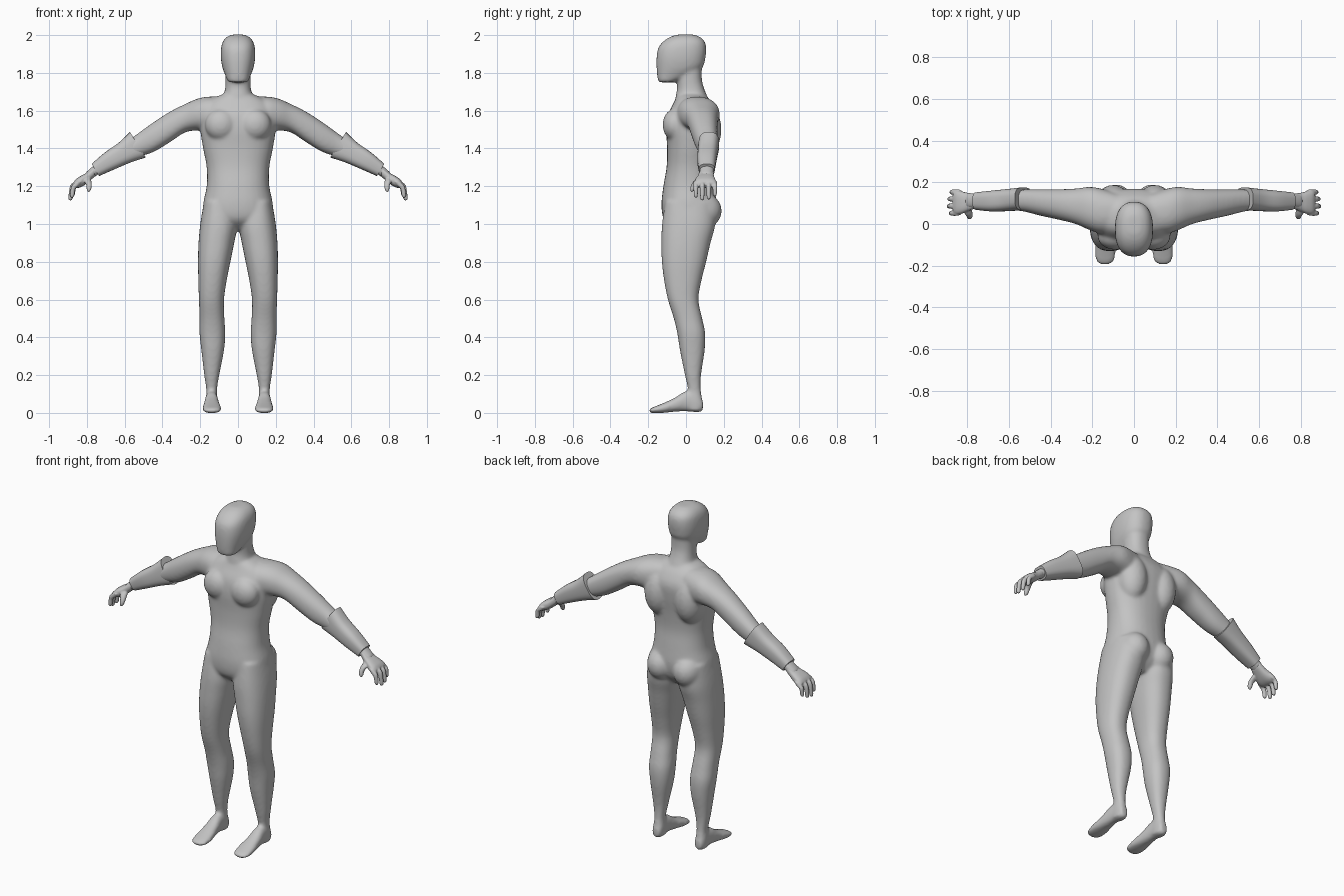
import bpy, bmesh, math
from mathutils import Matrix, Vector

grey = bpy.data.materials.new("plain grey")
grey.diffuse_color = (0.55, 0.55, 0.55, 1)


def catmull(a, b, c, d, t):
    return [0.5 * (2 * q + (r - p) * t + (2 * p - 5 * q + 4 * r - s) * t * t
                   + (3 * q - p - 3 * r + s) * t ** 3) for p, q, r, s in zip(a, b, c, d)]


def loft(bm, axis, rings, side=1, n=2.3, shear=0.0, seg=32, steps=4):
    """Skin superellipse rings (position, u0, u1, v0, v1) along an axis."""
    fine = []
    for i in range(len(rings) - 1):
        a, d = rings[max(i - 1, 0)], rings[min(i + 2, len(rings) - 1)]
        fine += [catmull(a, rings[i], rings[i + 1], d, k / steps) for k in range(steps)]
    fine.append(rings[-1])
    loops = []
    for t, u0, u1, v0, v1 in fine:
        loop = []
        for k in range(seg):
            c, s = math.cos(2 * math.pi * k / seg), math.sin(2 * math.pi * k / seg)
            du = math.copysign(abs(c) ** (2 / n), c) * (u1 - u0) / 2
            dv = math.copysign(abs(s) ** (2 / n), s) * (v1 - v0) / 2
            u, v = (u0 + u1) / 2 + du, (v0 + v1) / 2 + dv
            p = {'x': (t + shear * dv, u, v), 'y': (u, t, v), 'z': (u, v, t)}[axis]
            loop.append(bm.verts.new((p[0] * side, p[1], p[2])))
        loops.append(loop)
    for a, b in zip(loops, loops[1:]):
        for k in range(seg):
            j = (k + 1) % seg
            bm.faces.new((a[k], a[j], b[j], b[k]))
    bm.faces.new(loops[0])
    bm.faces.new(loops[-1])


def ball(bm, center, radii, side=1):
    m = Matrix.Translation(Vector((center[0] * side, center[1], center[2]))) @ Matrix.Diagonal((*radii, 1))
    bmesh.ops.create_icosphere(bm, subdivisions=3, radius=1, matrix=m)


def finish(bm, name, voxel=0, smooth=0):
    bmesh.ops.recalc_face_normals(bm, faces=bm.faces)
    me = bpy.data.meshes.new(name)
    bm.to_mesh(me)
    bm.free()
    me.materials.append(grey)
    ob = bpy.data.objects.new(name, me)
    bpy.context.collection.objects.link(ob)
    if voxel:
        r = ob.modifiers.new("fuse", 'REMESH')
        r.mode, r.voxel_size, r.use_smooth_shade = 'VOXEL', voxel, True
        s = ob.modifiers.new("soften", 'SMOOTH')
        s.factor, s.iterations = 0.5, smooth
    else:
        bpy.ops.object.select_all(action='DESELECT')
        ob.select_set(True)
        bpy.context.view_layer.objects.active = ob
        bpy.ops.object.shade_smooth_by_angle(angle=math.radians(40))
    return ob


def sym(rows):
    return [(z, -w, w, y0, y1) for z, w, y0, y1 in rows]


body = bmesh.new()
# torso
loft(body, 'z', sym([(.965, .06, -.05, .09), (1.02, .17, -.115, .14), (1.1, .185, -.13, .16),
                     (1.2, .166, -.12, .152), (1.3, .166, -.103, .142), (1.4, .185, -.1, .15),
                     (1.5, .2, -.105, .165), (1.58, .2, -.095, .168), (1.64, .17, -.066, .14),
                     (1.675, .11, -.05, .11), (1.69, .07, -.04, .1)]))
# neck
loft(body, 'z', sym([(1.62, .09, -.05, .13), (1.67, .078, -.055, .115), (1.72, .068, -.047, .095),
                     (1.77, .066, -.05, .084), (1.85, .066, -.05, .085)]))
# head
loft(body, 'z', sym([(1.75, .04, -.14, -.06), (1.757, .055, -.148, -.045), (1.79, .069, -.153, .03),
                     (1.83, .083, -.156, .088), (1.88, .091, -.156, .103), (1.93, .09, -.148, .107),
                     (1.965, .081, -.122, .1), (1.99, .06, -.085, .075), (2.003, .03, -.045, .04)]), n=2.4)
for s in (1, -1):
    # chest, shoulder blade and buttock masses
    ball(body, (.09, -.06, 1.525), (.085, .064, .085), s)
    ball(body, (.1, .1, 1.5), (.085, .088, .14), s)
    ball(body, (.085, .09, 1.07), (.085, .1, .095), s)
    # leg
    loft(body, 'z', [(1.12, .03, .18, -.11, .15), (1.0, .005, .2, -.127, .155), (.9, .02, .209, -.13, .13),
                     (.8, .04, .212, -.128, .107), (.7, .06, .21, -.116, .082), (.6, .074, .207, -.096, .066),
                     (.5, .072, .204, -.065, .086), (.42, .067, .204, -.046, .102), (.33, .074, .194, -.032, .099),
                     (.2, .099, .179, -.006, .08), (.12, .111, .168, .01, .079), (.06, .107, .172, .0, .088),
                     (.012, .108, .17, .005, .088)], s)
    # foot
    loft(body, 'y', [(.09, .12, .16, .015, .06), (.07, .11, .168, .002, .1), (0, .106, .174, .008, .115),
                     (-.06, .098, .181, .006, .08), (-.12, .088, .188, 0, .052), (-.165, .09, .186, -.001, .034),
                     (-.186, .103, .175, .0, .025), (-.195, .12, .16, .004, .018)], s)
    # arm
    loft(body, 'x', [(.04, .01, .13, 1.54, 1.67), (.14, -.045, .165, 1.49, 1.675), (.21, -.03, .178, 1.495, 1.665),
                     (.28, .0, .17, 1.485, 1.635), (.36, .02, .167, 1.433, 1.595), (.45, .04, .167, 1.38, 1.537),
                     (.54, .062, .165, 1.352, 1.472), (.62, .065, .16, 1.325, 1.415), (.7, .065, .155, 1.285, 1.362),
                     (.77, .073, .147, 1.243, 1.305), (.81, .073, .142, 1.22, 1.27)], s)
finish(body, "body", .008, 14)

for s, label in ((1, "left"), (-1, "right")):
    # palm, fingers and thumb
    hand = bmesh.new()
    loft(hand, 'x', [(.76, .075, .145, 1.25, 1.305), (.8, .06, .15, 1.215, 1.272), (.83, .048, .157, 1.196, 1.256),
                     (.855, .046, .16, 1.19, 1.24), (.868, .055, .155, 1.195, 1.225)], s, n=2.6)
    for y, drop in ((.052, .015), (.086, 0), (.12, .005), (.153, .022)):
        x, z = .882 - drop * .6, drop
        loft(hand, 'z', [(1.125 + z, x, x + .012, y - .006, y + .006), (1.135 + z, x - .006, x + .016, y - .01, y + .01),
                         (1.17 + z, x - .012, x + .013, y - .012, y + .012),
                         (1.205, x - .032, x + .006, y - .013, y + .013),
                         (1.225, x - .045, x - .015, y - .012, y + .012)], s, seg=16)
    loft(hand, 'z', [(1.17, .786, .796, .026, .036), (1.182, .778, .801, .022, .045), (1.205, .774, .803, .027, .057),
                     (1.23, .777, .815, .042, .085), (1.25, .785, .81, .07, .1)], s, seg=16)
    finish(hand, label + "_hand", .004, 4)

    # forearm guard with a flared, slanted elbow opening
    guard = bmesh.new()
    loft(guard, 'x', [(.53, .066, .176, 1.352, 1.487), (.6, .062, .168, 1.326, 1.43), (.68, .06, .16, 1.29, 1.377),
                      (.755, .068, .152, 1.254, 1.318)], s, n=2.8, shear=.62)
    finish(guard, label + "_forearm_guard")
